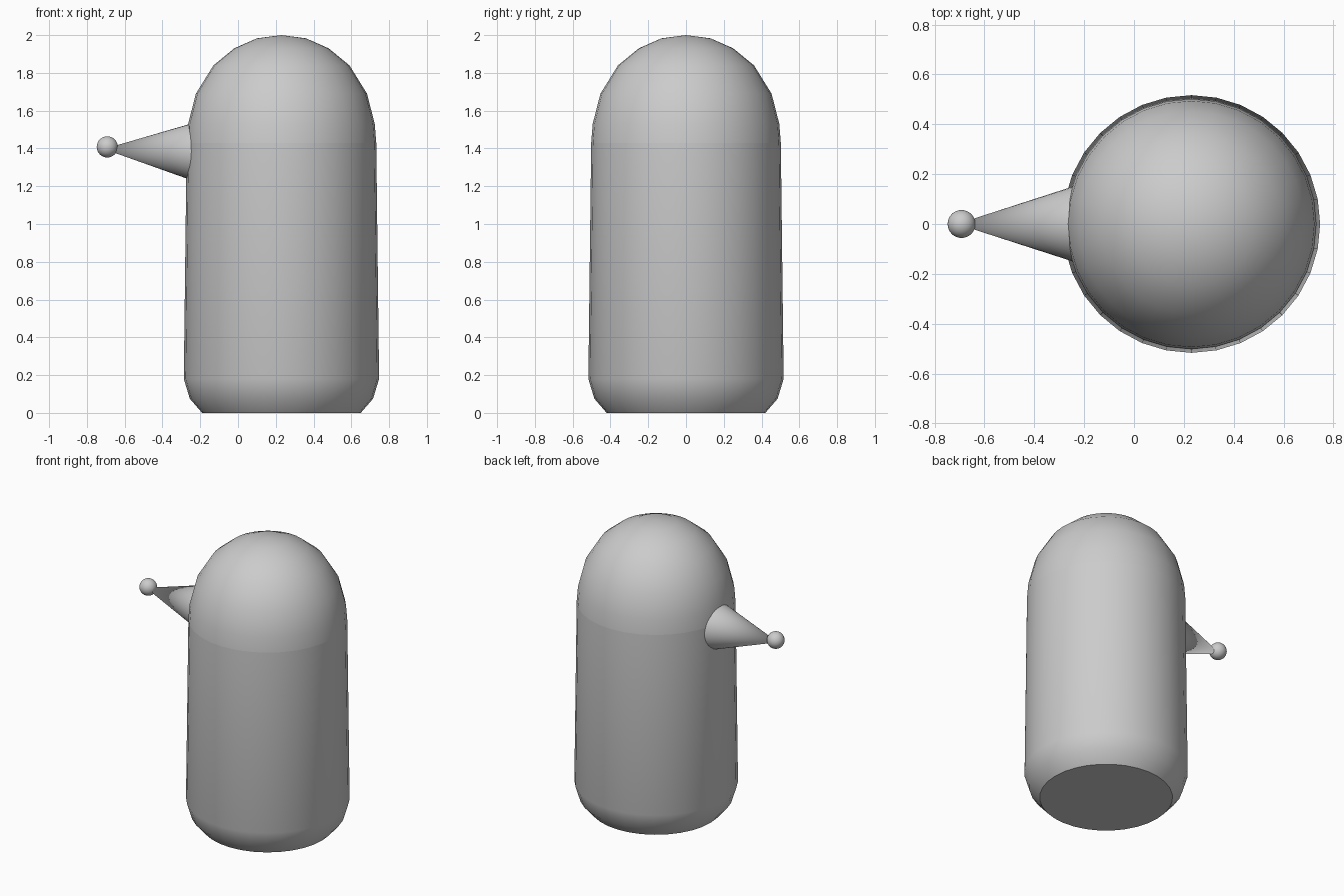
import bpy
import bmesh
import math
from mathutils import Vector

cube = bpy.data.objects.get("Cube")
if cube:
    bpy.data.objects.remove(cube, do_unlink=True)

grey = bpy.data.materials.new("plain_grey")
grey.use_nodes = True
COLOUR = (0.6, 0.6, 0.6, 1)
grey.diffuse_color = COLOUR
grey.node_tree.nodes["Principled BSDF"].inputs["Base Color"].default_value = COLOUR

BODY_X = 0.23


def finish(obj, name, angle=40):
    obj.name = name
    obj.data.materials.append(grey)
    bpy.ops.object.select_all(action='DESELECT')
    obj.select_set(True)
    bpy.context.view_layer.objects.active = obj
    bpy.ops.object.shade_smooth_by_angle(angle=math.radians(angle))
    return obj


def lathe(name, profile, segments=32):
    """Spin (radius, height) points around the body axis."""
    bm = bmesh.new()
    verts = [bm.verts.new((r, 0, z)) for r, z in profile]
    edges = [bm.edges.new(pair) for pair in zip(verts, verts[1:])]
    bmesh.ops.spin(bm, geom=verts + edges, cent=(0, 0, 0), axis=(0, 0, 1),
                   angle=math.tau, steps=segments, use_duplicate=False)
    bmesh.ops.remove_doubles(bm, verts=bm.verts, dist=0.0005)
    bmesh.ops.recalc_face_normals(bm, faces=bm.faces)
    mesh = bpy.data.meshes.new(name)
    bm.to_mesh(mesh)
    bm.free()
    obj = bpy.data.objects.new(name, mesh)
    obj.location.x = BODY_X
    bpy.context.collection.objects.link(obj)
    return finish(obj, name)


# Slightly tapered body with a rounded lower edge and flat base
lathe("body", [(0, 0), (0.42, 0), (0.485, 0.075), (0.517, 0.18), (0.502, 1.43)])

# Domed head
lathe("head_dome", [(0.502, 1.43), (0.494, 1.53), (0.453, 1.69), (0.36, 1.84),
                    (0.25, 1.93), (0.13, 1.983), (0, 2)])

# Pointed nose, its base buried in the body
base, tip = Vector((-0.2, 0, 1.382)), Vector((-0.71, 0, 1.397))
axis = tip - base
bpy.ops.mesh.primitive_cone_add(vertices=32, radius1=0.165, radius2=0,
                                depth=axis.length, location=(base + tip) / 2,
                                rotation=axis.to_track_quat('Z', 'Y').to_euler())
finish(bpy.context.object, "nose_cone")

# Small ball on the nose tip
bpy.ops.mesh.primitive_uv_sphere_add(segments=32, ring_count=16, radius=0.056,
                                     location=(-0.692, 0, 1.408))
finish(bpy.context.object, "nose_ball")
